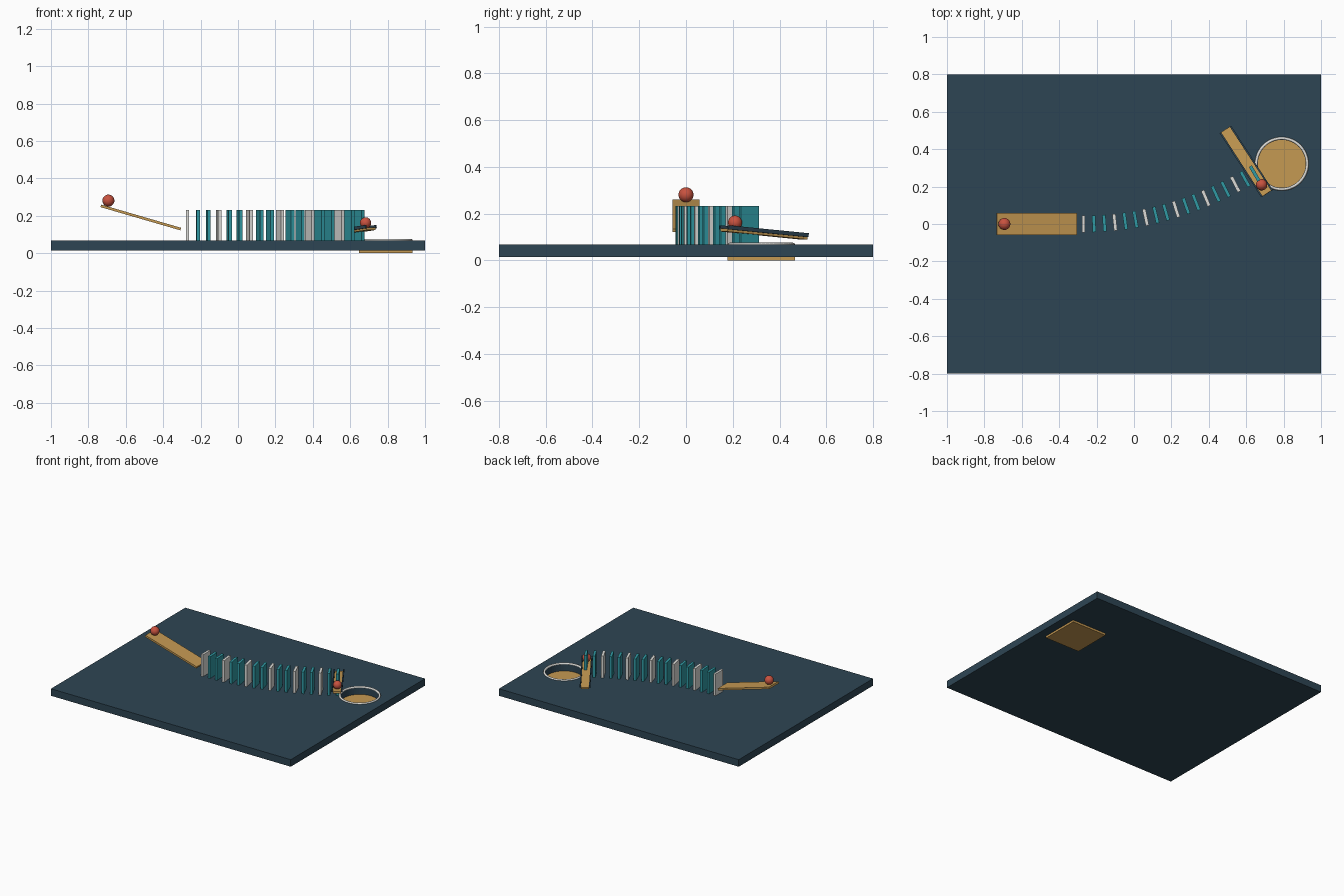
import bpy
import math
from mathutils import Matrix, Vector

cube = bpy.data.objects.get("Cube")
if cube:
    bpy.data.objects.remove(cube, do_unlink=True)


def material(name, rgb):
    m = bpy.data.materials.new(name)
    m.use_nodes = True
    m.diffuse_color = (*rgb, 1)
    m.node_tree.nodes["Principled BSDF"].inputs["Base Color"].default_value = (*rgb, 1)
    return m


NAVY = material("navy", (0.027, 0.06, 0.088))
WOOD = material("light wood", (0.56, 0.32, 0.085))
TEAL = material("teal", (0.03, 0.32, 0.37))
WHITE = material("off white", (0.72, 0.72, 0.69))
RED = material("red", (0.58, 0.085, 0.05))


def finish(name, mat):
    ob = bpy.context.object
    ob.name = name
    ob.data.materials.append(mat)
    return ob


def box(name, mat, centre, size, rot=(0, 0, 0)):
    bpy.ops.mesh.primitive_cube_add(size=1, location=centre, rotation=rot)
    ob = finish(name, mat)
    ob.data.transform(Matrix.Diagonal((*size, 1)))
    return ob


def ball(name, centre, radius):
    bpy.ops.mesh.primitive_uv_sphere_add(segments=32, ring_count=16, radius=radius, location=centre)
    bpy.ops.object.shade_smooth()
    return finish(name, RED)


# Board with a round hole cut through it
HOLE = Vector((0.79, 0.322, 0))
TOP = 0.068
board = box("board", NAVY, (0, 0, 0.0415), (2, 1.6, 0.053))
bpy.ops.mesh.primitive_cylinder_add(vertices=48, radius=0.13, depth=0.5, location=HOLE)
cutter = finish("hole_cutter", NAVY)
cutter.hide_render = True
mod = board.modifiers.new("hole", "BOOLEAN")
mod.operation, mod.object, mod.solver = "DIFFERENCE", cutter, "EXACT"
bpy.context.view_layer.objects.active = board
bpy.ops.object.modifier_apply(modifier=mod.name)
bpy.data.objects.remove(cutter, do_unlink=True)

# Rim around the hole and square floor under it
bpy.ops.mesh.primitive_torus_add(major_radius=0.136, minor_radius=0.008, major_segments=48,
                                 minor_segments=8, location=HOLE + Vector((0, 0, TOP)))
bpy.ops.object.shade_smooth()
finish("hole_rim", WHITE)
box("hole_floor", WOOD, HOLE + Vector((0, 0, 0.0075)), (0.288, 0.288, 0.015))

# Starting ramp and its ball
box("start_ramp", WOOD, (-0.52, 0, 0.191), (0.445, 0.116, 0.014), (0, math.radians(16.2), 0))
ball("start_ball", (-0.693, 0, 0.281), 0.032)

# Curved row of dominoes, every third one white
for i in range(18):
    x = -0.27 + 0.0562 * i - 0.00014 * i * i
    t = (x + 0.27) / 0.915
    box(f"domino_{i + 1}", TEAL if i % 3 else WHITE,
        (x, 0.27 * t * t, TOP + 0.082), (0.018, 0.09, 0.164),
        (0, 0, math.atan(0.59 * t)))

# Tilted channel beside the last domino: plank with a dark rail on each edge
high, low = Vector((0.711, 0.163, 0.13)), Vector((0.489, 0.505, 0.096))
along = low - high
mid = (high + low) / 2
turn = (0, math.atan2(-along.z, along.xy.length), math.atan2(along.y, along.x))
box("channel_plank", WOOD, mid, (along.length, 0.055, 0.013), turn)
side = Vector((-along.y, along.x, 0)).normalized()
for label, s in (("left", -1), ("right", 1)):
    box(f"channel_rail_{label}", NAVY, mid + side * s * 0.032 + Vector((0, 0, 0.012)),
        (along.length, 0.009, 0.017), turn)
ball("channel_ball", (0.682, 0.21, 0.162), 0.03)
